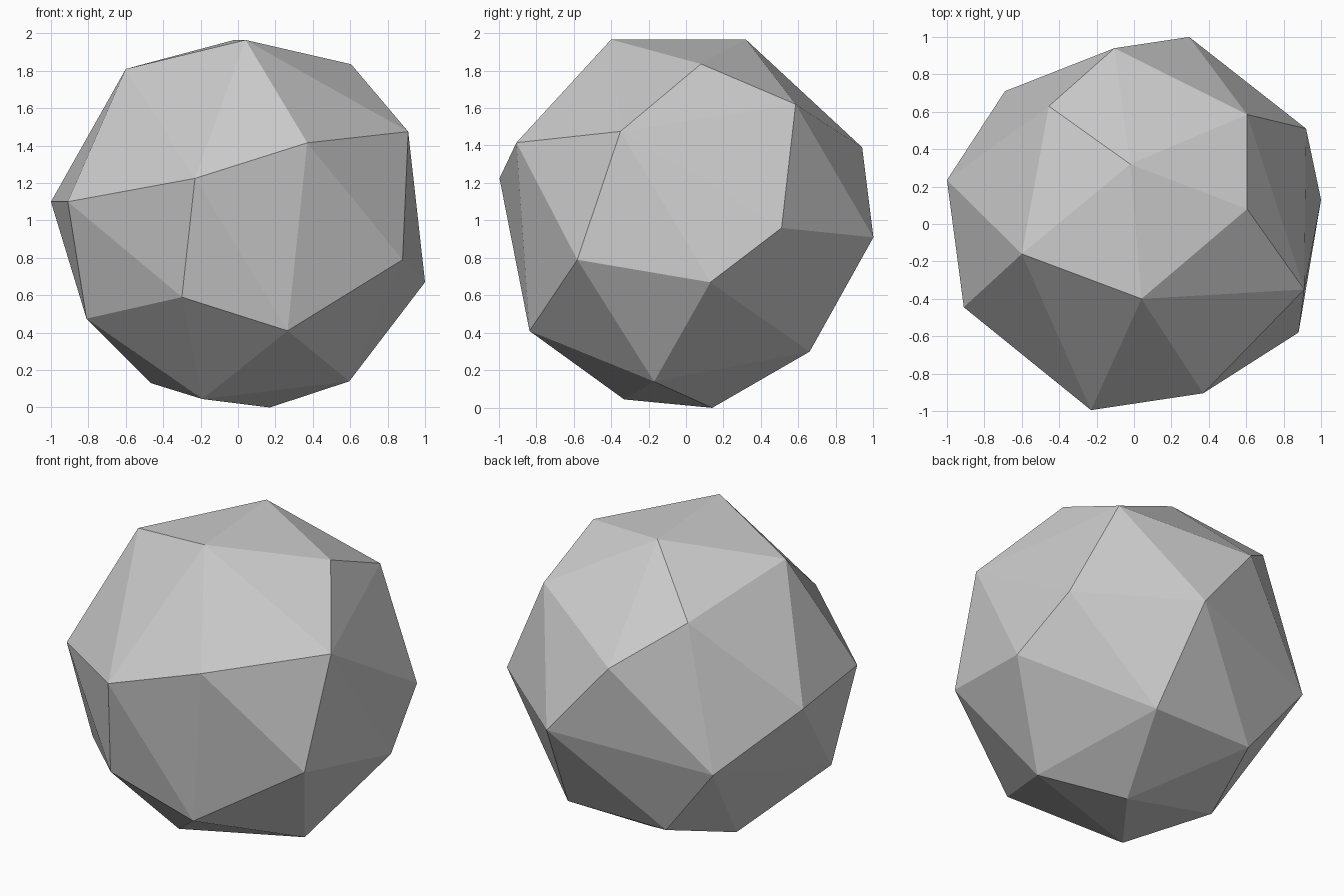
import bpy
import bmesh

# Remove the default cube
default_cube = bpy.data.objects.get("Cube")
if default_cube:
    bpy.data.objects.remove(default_cube, do_unlink=True)


def make_material(name, colour):
    """Plain flat material with the same viewport and render colour."""
    material = bpy.data.materials.new(name)
    material.use_nodes = True
    material.diffuse_color = colour
    shader = next(n for n in material.node_tree.nodes if n.type == "BSDF_PRINCIPLED")
    shader.inputs["Base Color"].default_value = colour
    return material


# Corners of the faceted ball, grouped in bands from crown to base
crown = [(.04, -.4, 1.965), (-.02, .32, 1.965), (-.6, -.16, 1.81), (.605, .08, 1.835)]
shoulder = [(.605, .585, 1.62), (-.455, .63, 1.66), (.91, -.35, 1.475),
            (.37, -.905, 1.415), (-.105, .94, 1.39)]
waist = [(-.23, -.995, 1.225), (-.91, -.445, 1.1), (-1, .235, 1.1),
         (.92, .51, .96), (.295, 1, .91), (.88, -.58, .79),
         (-.69, .71, .77), (1, .13, .67)]
lower = [(-.3, -.87, .59), (-.81, -.325, .475), (.265, -.835, .41),
         (.38, .66, .3), (-.32, .66, .3)]
base = [(.595, -.17, .14), (-.465, .15, .13), (-.19, -.33, .045), (.17, .14, 0)]


def build_faceted_solid(name, corners, material):
    """Wrap flat facets around the corners and link the result."""
    bm = bmesh.new()
    for corner in corners:
        bm.verts.new(corner)
    bmesh.ops.convex_hull(bm, input=bm.verts[:])
    bmesh.ops.recalc_face_normals(bm, faces=bm.faces[:])
    for face in bm.faces:
        face.smooth = False
    mesh = bpy.data.meshes.new(name)
    bm.to_mesh(mesh)
    bm.free()
    mesh.materials.append(material)
    solid = bpy.data.objects.new(name, mesh)
    bpy.context.collection.objects.link(solid)
    return solid


# Single faceted stone
stone_grey = make_material("light_grey", (.6, .6, .6, 1))
build_faceted_solid("faceted_ball", crown + shoulder + waist + lower + base, stone_grey)
